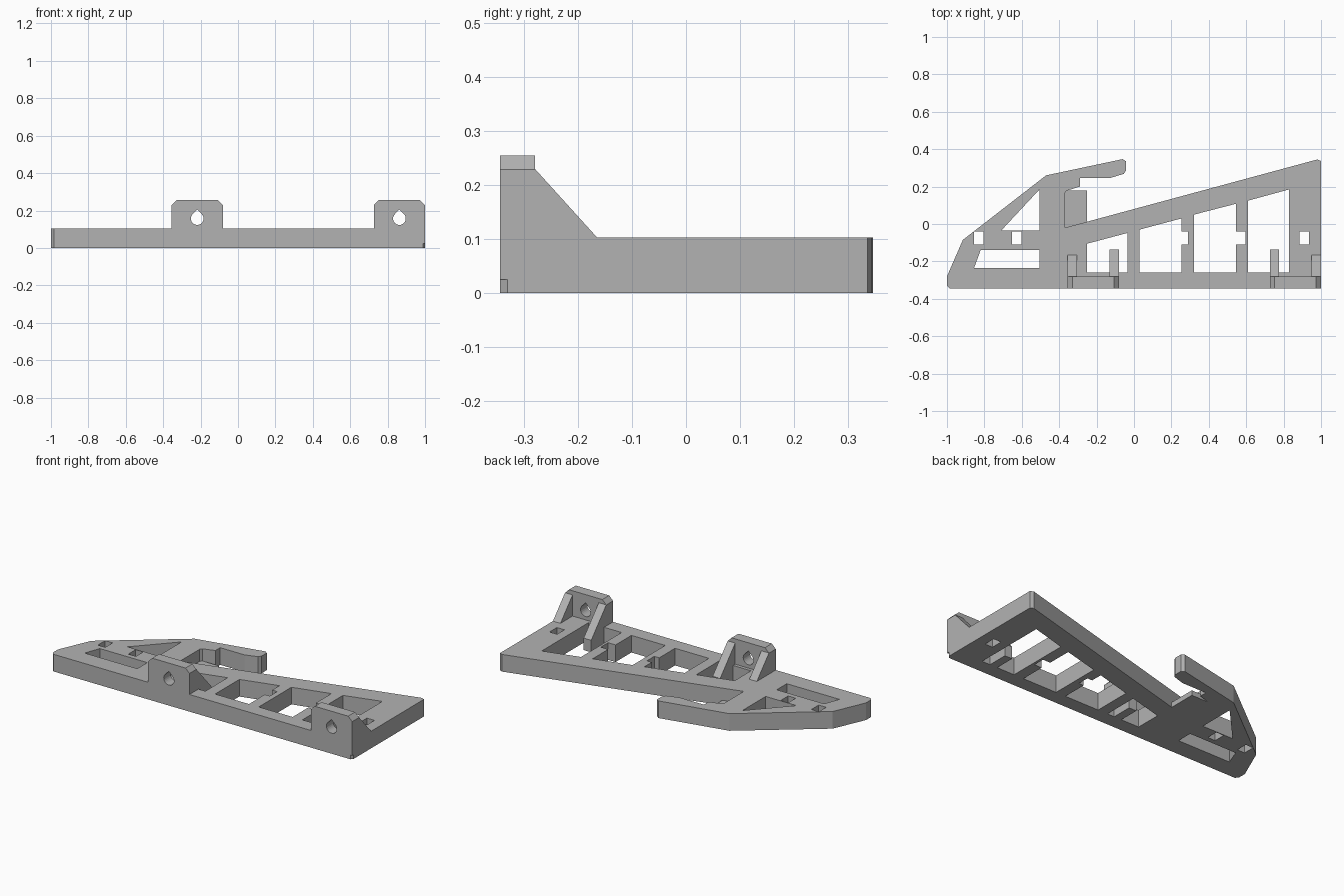
import bpy, bmesh, math
from mathutils import Matrix

cube = bpy.data.objects.get("Cube")
if cube:
    bpy.data.objects.remove(cube, do_unlink=True)

grey = bpy.data.materials.new("plain_grey")
grey.use_nodes = True
grey.diffuse_color = (0.45, 0.45, 0.45, 1)
grey.node_tree.nodes["Principled BSDF"].inputs["Base Color"].default_value = grey.diffuse_color

# Local axes for profiles drawn flat, upright facing front, and upright facing side
FLAT = Matrix.Identity(4)
FRONT = Matrix(((1, 0, 0, 0), (0, 0, 1, 0), (0, 1, 0, 0), (0, 0, 0, 1)))
SIDE = Matrix(((0, 0, 1, 0), (1, 0, 0, 0), (0, 1, 0, 0), (0, 0, 0, 1)))


def prism(name, loops, start, end, axes=FLAT):
    """Extrude an outline, with any further loops as holes."""
    bm = bmesh.new()
    edges = []
    for loop in loops:
        vs = [bm.verts.new((a, b, start)) for a, b in loop]
        edges += [bm.edges.new((v, vs[i - 1])) for i, v in enumerate(vs)]
    bmesh.ops.triangle_fill(bm, use_beauty=True, use_dissolve=False, edges=edges)
    ext = bmesh.ops.extrude_face_region(bm, geom=bm.faces[:])
    top = [g for g in ext["geom"] if isinstance(g, bmesh.types.BMVert)]
    bmesh.ops.translate(bm, vec=(0, 0, end - start), verts=top)
    bm.transform(axes)
    bmesh.ops.recalc_face_normals(bm, faces=bm.faces[:])
    mesh = bpy.data.meshes.new(name)
    bm.to_mesh(mesh)
    bm.free()
    mesh.materials.append(grey)
    obj = bpy.data.objects.new(name, mesh)
    bpy.context.collection.objects.link(obj)
    return obj


def rect(x0, x1, y0, y1):
    return [(x0, y0), (x1, y0), (x1, y1), (x0, y1)]


SLOT = (-0.11, -0.04)


def bay(x0, x1, y0, y1, notch=0):
    """Sloped-top opening, optionally with a tie slot in its right wall."""
    loop = [(x0, -0.26), (x1, -0.26)]
    if notch:
        loop += [(x1, SLOT[0]), (x1 + notch, SLOT[0]), (x1 + notch, SLOT[1]), (x1, SLOT[1])]
    return loop + [(x1, y1), (x0, y0)]


# Base frame with hooked arm
H = 0.103
outline = [(-0.985, -0.345), (1, -0.345), (1, 0.337), (0.98, 0.345), (-0.37, -0.02),
           (-0.37, 0.165), (-0.36, 0.178), (-0.29, 0.2), (-0.29, 0.245), (-0.13, 0.245),
           (-0.055, 0.268), (-0.043, 0.285), (-0.043, 0.335), (-0.06, 0.347),
           (-0.47, 0.26), (-0.915, -0.085), (-1, -0.28), (-1, -0.33)]
holes = [[(-0.71, -0.035), (-0.505, -0.035), (-0.505, 0.185)],
         [(-0.855, -0.235), (-0.505, -0.235), (-0.505, -0.14), (-0.82, -0.14)],
         bay(-0.25, -0.035, -0.105, -0.048),
         bay(0.03, 0.255, -0.03, 0.03, 0.033),
         bay(0.32, 0.545, 0.05, 0.108, 0.05),
         bay(0.61, 0.83, 0.125, 0.185)]
holes += [rect(x, x + 0.05, *SLOT) for x in (-0.855, -0.652, 0.885)]
base = prism("base_frame", [outline] + holes, 0, H)

# Small relief at the lower front corner
cutter = prism("corner_cutter", [[(0.985, -0.35), (1.005, -0.35), (1.005, -0.325)]], -0.01, 0.025)
cutter.hide_render = True
cutter.hide_viewport = True
mod = base.modifiers.new("corner_relief", "BOOLEAN")
mod.operation = "DIFFERENCE"
mod.solver = "EXACT"
mod.object = cutter

# Thin ledge in the gap beside the arm
prism("thin_ledge", [[(-0.37, -0.02), (-0.25, 0.012), (-0.25, 0.178), (-0.37, 0.178)]], 0, 0.03)

# Mounting lugs with teardrop holes, each braced by two gussets
short_gusset = [(-0.28, H), (-0.165, H), (-0.28, 0.23)]
long_gusset = [(-0.26, 0), (-0.137, 0), (-0.137, 0.072), (-0.28, 0.23), (-0.28, H), (-0.26, H)]
R, C = 0.034, 0.026
for side, x0, x1 in (("right", -0.355, -0.081), ("left", 0.726, 1.0)):
    cx = (x0 + x1) / 2
    drop = [(cx + R * math.cos(a), 0.157 + R * math.sin(a))
            for a in (math.radians(135 + i * 15) for i in range(19))]
    drop.append((cx, 0.157 + R * math.sqrt(2)))
    plate = [(x0, H), (x1, H), (x1, 0.255 - C), (x1 - C, 0.255), (x0 + C, 0.255), (x0, 0.255 - C)]
    prism(side + "_lug", [plate, drop], -0.345, -0.28, FRONT)
    for part, g0, over_bay in (("outer", x0, side == "left"), ("inner", x1 - 0.05, side == "right")):
        prism(side + "_" + part + "_gusset", [long_gusset if over_bay else short_gusset],
              g0, g0 + 0.05, SIDE)
